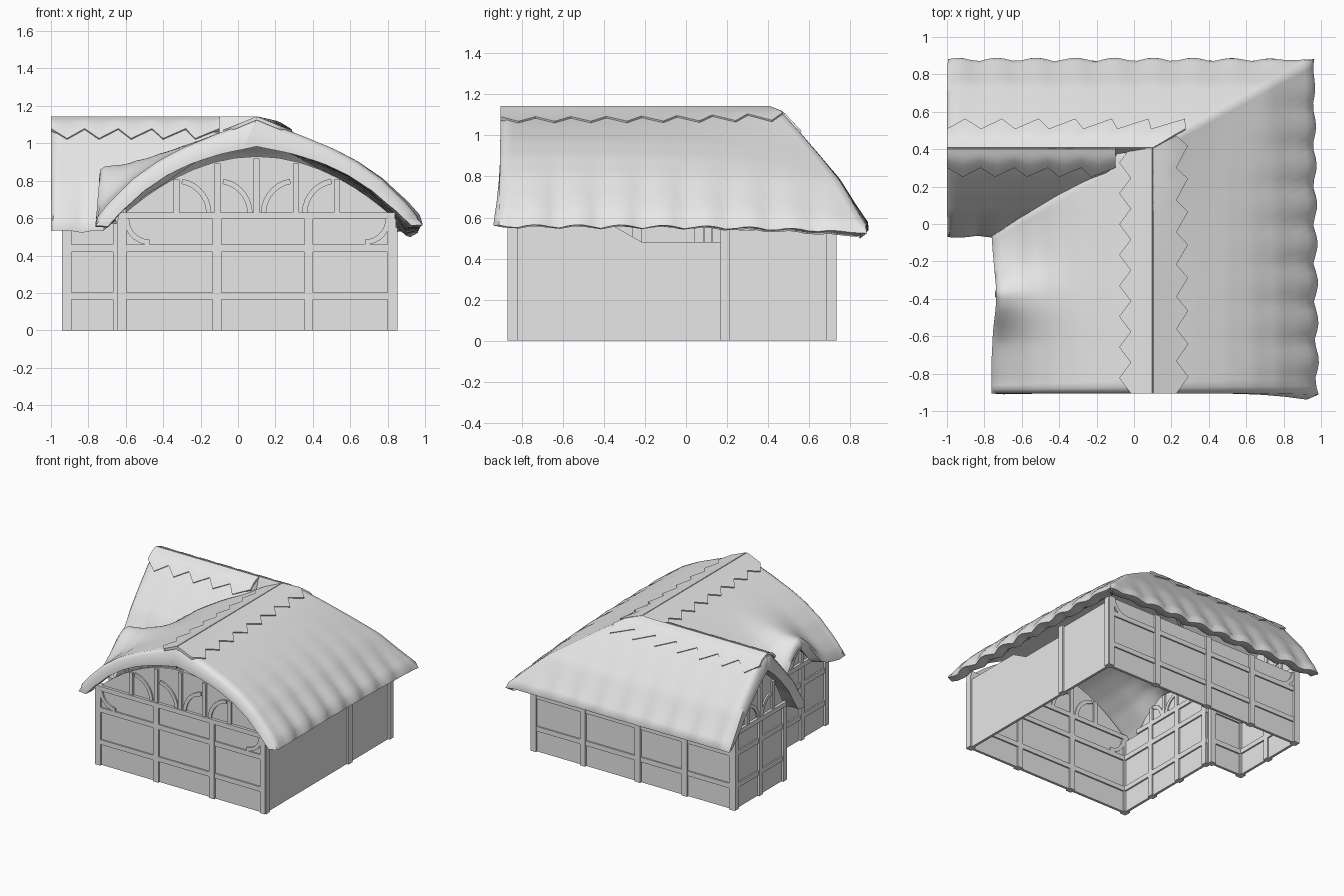
import bpy
import bmesh
from math import sin, cos, pi, radians, exp
from mathutils import Vector

if "Cube" in bpy.data.objects:
    bpy.data.objects.remove(bpy.data.objects["Cube"])

GREY = (0.8, 0.8, 0.8, 1)
mat = bpy.data.materials.new("plain grey")
mat.use_nodes = True
mat.diffuse_color = GREY
mat.node_tree.nodes["Principled BSDF"].inputs["Base Color"].default_value = GREY


def finish(bm, name, smooth=False):
    bmesh.ops.recalc_face_normals(bm, faces=bm.faces[:])
    me = bpy.data.meshes.new(name)
    bm.to_mesh(me)
    bm.free()
    me.materials.append(mat)
    ob = bpy.data.objects.new(name, me)
    bpy.context.collection.objects.link(ob)
    if smooth:
        bpy.ops.object.select_all(action='DESELECT')
        ob.select_set(True)
        bpy.context.view_layer.objects.active = ob
        bpy.ops.object.shade_smooth_by_angle(angle=radians(60))


def lerp(a, b, f):
    return a + (b - a) * f


def height(profile, t):
    for (t0, z0), (t1, z1) in zip(profile, profile[1:]):
        if t <= t1:
            return lerp(z0, z1, (t - t0) / (t1 - t0))
    return profile[-1][1]


# ---- Thatched roof: slopes as functions of (u along the ridge, t down the slope)
RX, RY = 0.1, 0.405
MAIN = [(0, 1.135), (.12, 1.09), (.25, 1.048), (.45, .975), (.6, .905),
        (.75, .81), (.9, .68), (1, .57)]
WING = [(0, 1.135), (.13, 1.11), (.3, 1.02), (.5, .905), (.7, .785), (.85, .66), (1, .54)]


def wave(s, t):
    return 0.024 * t ** 4 * (abs(sin(s * 15)) - 0.5)


def east(u, t):
    y = lerp(-0.905, RY + 0.485 * t, u)
    w = wave(y, t) * (1 - u ** 8)
    z = lerp(height(MAIN, t), height(WING, t), u ** 3)
    return Vector((RX + (0.895 - 0.02 * u) * t + w, y, z + w * 0.8))


def rear(u, t):
    x = lerp(RX + 0.875 * t, -1, u)
    w = wave(x, t) * (1 - (1 - u) ** 8)
    return Vector((x, RY + 0.49 * t + w, height(WING, t) + w * 0.8))


def east_and_rear(u, t):
    return east(u * 2, t) if u <= 0.5 else rear(u * 2 - 1, t)


def west(u, t):
    x = RX - 0.88 * t
    end = 0.41 if x > -0.11 else 0.35 + (x + 0.1) * 0.6
    y = lerp(-0.905, end, u)
    bell = exp(-((y + 0.38) / 0.2) ** 2)       # raised eyebrow in the eave
    return Vector((x + 0.045 * bell * t ** 3, y,
                   height(MAIN, t) + 0.31 * bell * t ** 4 + wave(y, t) * 0.4))


def wing_front(u, t):
    y = RY - 0.49 * t
    x = lerp(-1, min(-0.1, -0.04 + (y - 0.32) / 0.6), u)
    w = wave(x, t)
    return Vector((x, y - w * 0.5, height(WING, t) + w * 0.6))


def thatch_under(n, t):
    # Thicker at the ridge, cut nearly level where the eave is steep
    level = Vector((-n.x, -n.y, 0)).normalized() * 0.09
    steep = min(1, (1 - n.z) * 1.8)
    return (n * -(0.09 + 0.065 * (1 - t) ** 4)).lerp(level, steep * t ** 6)


def cap_under(n, t):
    return n * -0.01


def sheet(name, f, nu, nt, under, lift=0.0, rounding=0.0, limit=lambda i: 1.0):
    bm = bmesh.new()
    top = [[bm.verts.new(f(i / nu, limit(i) * j / nt)) for j in range(nt + 1)]
           for i in range(nu + 1)]

    def skin(g):
        for i in range(nu):
            for j in range(nt):
                bm.faces.new((g[i][j], g[i + 1][j], g[i + 1][j + 1], g[i][j + 1]))

    skin(top)
    bm.normal_update()
    normals = [[v.normal * (1 if v.normal.z > 0 else -1) for v in row] for row in top]
    low = [[bm.verts.new(v.co + under(n, j / nt)) for j, (v, n) in enumerate(zip(row, ns))]
           for row, ns in zip(top, normals)]
    skin(low)
    # Lift the skin and roll its outer edges over
    for i, (row, ns) in enumerate(zip(top, normals)):
        for j, (v, n) in enumerate(zip(row, ns)):
            rim = i in (0, nu) or j == nt
            v.co += n * (lift - (rounding if rim else 0))
    steps = [(i, 0) for i in range(nu)] + [(nu, j) for j in range(nt)]
    steps += [(i, nt) for i in range(nu, 0, -1)] + [(0, j) for j in range(nt, 0, -1)]
    for (i, j), (k, m) in zip(steps, steps[1:] + steps[:1]):
        bm.faces.new((top[i][j], top[k][m], low[k][m], low[i][j]))
    finish(bm, name, True)


for name, f, cols in (("west", west, 40), ("wing_front", wing_front, 28),
                      ("east_and_rear", east_and_rear, 88)):
    sheet(name + "_thatch", f, cols, 28, thatch_under, rounding=0.022)

# Ridge caps with a zigzag lower edge
for name, f, cols, lo, hi in (("east", east, 16, .14, .21), ("west", west, 16, .13, .2),
                              ("rear", rear, 14, .2, .31), ("wing_front", wing_front, 10, .2, .3)):
    sheet(name + "_ridge_cap", f, cols, 5, cap_under, 0.009,
          limit=lambda i, lo=lo, hi=hi: hi if i % 2 else lo)


# ---- Walls with timber framing
def prism(bm, place, pts, d0, d1):
    a = [bm.verts.new(place(u, z, d0)) for u, z in pts]
    b = [bm.verts.new(place(u, z, d1)) for u, z in pts]
    bm.faces.new(a)
    bm.faces.new(b[::-1])
    n = len(pts)
    for i in range(n):
        bm.faces.new((a[i], b[i], b[(i + 1) % n], a[(i + 1) % n]))


def wall(name, a, b, top, posts, rails=(), arch=None, corner_braces=(), outline=None):
    a, b = Vector((*a, 0)), Vector((*b, 0))
    along = (b - a).normalized()
    out = Vector((along.y, -along.x, 0))
    length = (b - a).length

    def place(u, z, d):
        return a + along * u + out * d + Vector((0, 0, z))

    panel, frame = bmesh.new(), bmesh.new()

    def bar(u0, u1, z0, z1, d=0.016):
        prism(frame, place, [(u0, z0), (u1, z0), (u1, z1), (u0, z1)], -0.032, d)

    def brace(cu, cz, r, a0, a1):
        angles = [radians(lerp(a0, a1, k / 7)) for k in range(8)]
        pts = [(cu + (r + .028) * cos(t), cz + (r + .028) * sin(t)) for t in angles]
        pts += [(cu + r * cos(t), cz + r * sin(t)) for t in reversed(angles)]
        prism(frame, place, pts, -0.028, 0.011)

    prism(panel, place, outline or [(0, 0), (length, 0), (length, top), (0, top)], -0.02, 0)
    for u in posts:
        bar(u - 0.023, u + 0.023, 0, top)
    for z in rails:
        bar(0, length, z, z + 0.038, 0.011)
    for cu, side in corner_braces:
        brace(cu, top, 0.11, 180 if side < 0 else 270, 270 if side < 0 else 360)
    if arch:
        c, half, rise, studs, r = arch

        def crown(u):
            return top + rise * (1 - abs((u - c) / half) ** 2)

        prism(panel, place, [(c + half * cos(pi * k / 20), crown(c + half * cos(pi * k / 20)))
                             for k in range(21)], -0.02, 0)
        bar(c - half, c + half, top, top + 0.036, 0.022)
        for s in studs:
            for sg in ((-1, 1) if s else (1,)):
                u = c + sg * s
                bar(u - 0.016, u + 0.016, top, crown(u) - 0.01)
        for s in studs[1:]:
            brace(c - s, top + 0.03, r, 0, 80)
            brace(c + s, top + 0.03, r, 100, 180)
    finish(panel, name)
    finish(frame, name + "_timbers")


RAILS = (0.165, 0.42)
W, E, F, B, FAR, INNER = -0.632, 0.836, -0.854, 0.718, -0.926, 0.093

wall("front_wall", (W, F), (E, F), 0.595, (0.012, 0.52, 1.01, 1.455), RAILS,
     (0.732, 0.74, 0.335, (0, 0.21, 0.43), 0.16), ((0.16, -1), (1.31, 1)))
east_top = [(0, 0), (B - F, 0), (B - F, .54), (1.05, .54), (1.05, .48),
            (.64, .48), (.5, .56), (0, .56)]
wall("east_wall", (E, F), (E, B), 0.55, (0.012, 1.044, 1.56), outline=east_top)
wall("back_wall", (E, B), (FAR, B), 0.57, (0.012, 0.444, 0.924, 1.335, 1.75), RAILS,
     corner_braces=((0.16, -1), (1.6, 1)))
wall("wing_end_wall", (FAR, B), (FAR, INNER), 0.59, (0.012, 0.312, 0.613), RAILS,
     (0.312, 0.312, 0.36, (0, 0.16), 0.12))
wall("wing_front_wall", (FAR, INNER), (W, INNER), 0.57, (0.012, 0.282), RAILS)
wall("west_wall", (W, INNER), (W, F), 0.58, (0.03, 0.33, 0.63, 0.935), RAILS,
     (0.48, 0.3, 0.2, (0, 0.14), 0.1))
